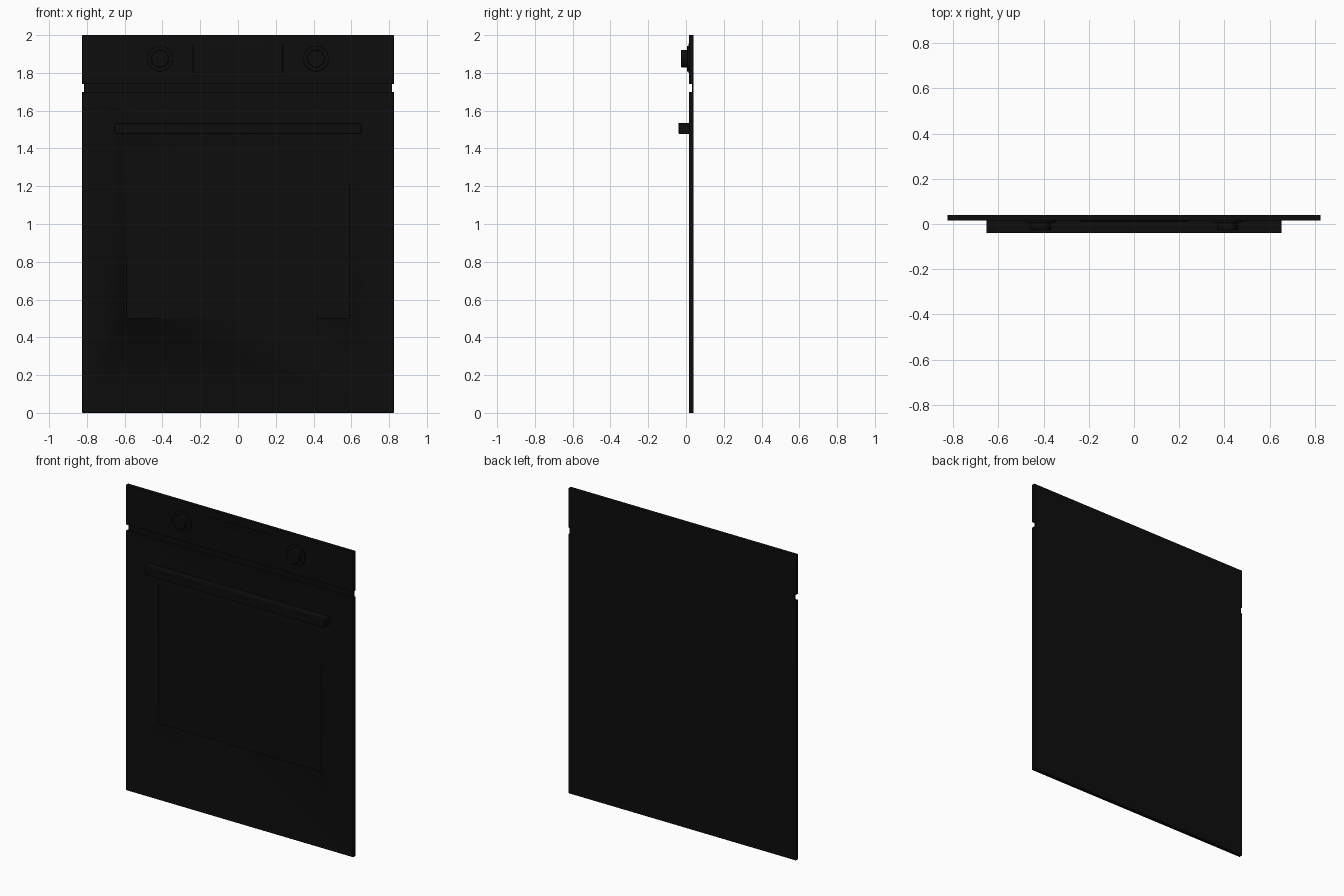
import bpy, math

if "Cube" in bpy.data.objects:
    bpy.data.objects.remove(bpy.data.objects["Cube"])

black = bpy.data.materials.new("black_enamel")
black.diffuse_color = (0.004, 0.004, 0.004, 1)
black.use_nodes = True
black.node_tree.nodes["Principled BSDF"].inputs["Base Color"].default_value = black.diffuse_color


def finish(ob, name, bevel, segments=2):
    ob.name = name
    ob.data.materials.append(black)
    if bevel:
        m = ob.modifiers.new("soft_edges", 'BEVEL')
        m.width, m.segments = bevel, segments
        m.limit_method = 'ANGLE'
    bpy.ops.object.shade_smooth_by_angle(angle=math.radians(35))
    return ob


def box(name, x0, x1, y0, y1, z0, z1, bevel=0.002):
    bpy.ops.mesh.primitive_cube_add(
        size=1, location=((x0 + x1) / 2, (y0 + y1) / 2, (z0 + z1) / 2))
    ob = bpy.context.object
    ob.scale = (x1 - x0, y1 - y0, z1 - z0)
    bpy.ops.object.transform_apply(location=False, rotation=False, scale=True)
    return finish(ob, name, bevel)


def disc(name, x, z, radius, y0, y1, bevel=0.002):
    bpy.ops.mesh.primitive_cylinder_add(
        vertices=48, radius=radius, depth=y1 - y0,
        location=(x, (y0 + y1) / 2, z), rotation=(math.pi / 2, 0, 0))
    return finish(bpy.context.object, name, bevel)


def recess(target, x0, x1, z0, z1, front, depth):
    cutter = box("recess_cutter", x0, x1, front - 0.05, front + depth, z0, z1, 0)
    cutter.hide_render = True
    cutter.hide_viewport = True
    cutter.display_type = 'WIRE'
    m = target.modifiers.new("recess", 'BOOLEAN')
    m.operation, m.object, m.solver = 'DIFFERENCE', cutter, 'EXACT'


FRONT, BACK = 0.015, 0.04

# Door with shallow window recess
door = box("oven_door", -0.825, 0.825, FRONT, BACK, 0, 1.70)
recess(door, -0.59, 0.59, 0.50, 1.41, FRONT, 0.003)

# Control panel and the set-back strip in the gap below it
box("control_panel", -0.825, 0.825, FRONT, BACK, 1.74, 2.0)
box("vent_strip", -0.815, 0.815, 0.031, BACK, 1.69, 1.75, 0)

# Door handle
box("door_handle", -0.653, 0.653, -0.04, FRONT + 0.002, 1.477, 1.535, 0.004)

# Display glass with central screen
box("display_glass", -0.237, 0.237, FRONT - 0.003, FRONT + 0.004, 1.80, 1.955, 0.001)
box("display_screen", -0.09, 0.09, FRONT - 0.005, FRONT, 1.868, 1.93, 0.001)

# Rotary knobs on base rings
for side, x in (("left", -0.413), ("right", 0.413)):
    disc(side + "_knob_base", x, 1.875, 0.067, 0.006, FRONT + 0.002)
    disc(side + "_knob", x, 1.875, 0.046, -0.026, 0.008, 0.003)
